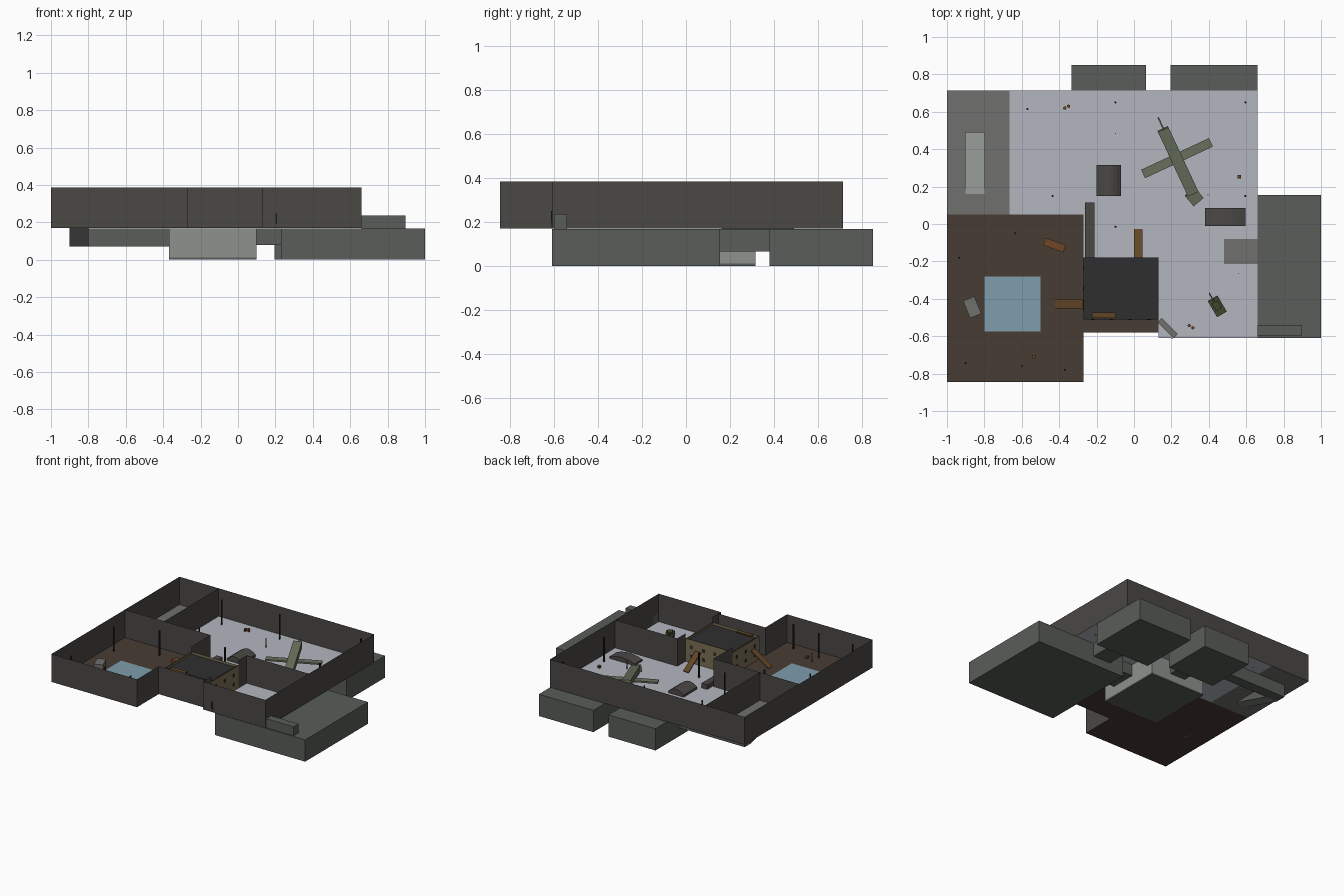
import bpy, bmesh
from math import sin, cos, pi, radians, atan2, hypot
from mathutils import Matrix, Vector

if "Cube" in bpy.data.objects:
    bpy.data.objects.remove(bpy.data.objects["Cube"])

G, T = 0.17, 0.385          # ground level, wall top
mats = {}


def mat(name, r, g, b):
    m = bpy.data.materials.new(name)
    m.diffuse_color = (r, g, b, 1)
    m.use_nodes = True
    m.node_tree.nodes["Principled BSDF"].inputs["Base Color"].default_value = m.diffuse_color
    mats[name] = m


for n, c in {"snow": (.45, .47, .52), "wall": (.07, .065, .06), "dirt": (.065, .045, .035),
             "bunker": (.1, .11, .1), "concrete": (.27, .29, .27), "stone": (.16, .16, .155),
             "ice": (.21, .34, .41), "tan": (.2, .16, .09), "roof": (.03, .028, .03),
             "wood": (.12, .06, .02), "rust": (.17, .06, .02), "olive": (.14, .16, .11),
             "tank": (.045, .06, .025), "black": (.012, .012, .012)}.items():
    mat(n, *c)


def finish(name, bm, m):
    me = bpy.data.meshes.new(name)
    bm.to_mesh(me)
    bm.free()
    ob = bpy.data.objects.new(name, me)
    me.materials.append(mats[m])
    bpy.context.collection.objects.link(ob)
    return ob


def poly(name, pts, m, z=G):
    bm = bmesh.new()
    bm.faces.new([bm.verts.new((p[0], p[1], p[2] if len(p) > 2 else z)) for p in pts])
    return finish(name, bm, m)


def rect(name, x0, x1, y0, y1, m, z=G):
    return poly(name, [(x0, y0), (x1, y0), (x1, y1), (x0, y1)], m, z)


def box(name, x0, x1, y0, y1, z0, z1, m):
    bm = bmesh.new()
    bmesh.ops.create_cube(bm, size=1, matrix=Matrix.Translation(((x0+x1)/2, (y0+y1)/2, (z0+z1)/2))
                          @ Matrix.Diagonal((x1-x0, y1-y0, z1-z0, 1)))
    return finish(name, bm, m)


def rbox(name, c, size, m, rot=0, tilt=0):
    """box turned about z, then tilted along its own length (y)"""
    bm = bmesh.new()
    bmesh.ops.create_cube(bm, size=1, matrix=Matrix.Translation(c) @ Matrix.Rotation(radians(rot), 4, 'Z')
                          @ Matrix.Rotation(radians(tilt), 4, 'X') @ Matrix.Diagonal((*size, 1)))
    return finish(name, bm, m)


def cyl(name, c, r, h, m, n=8):
    bm = bmesh.new()
    bmesh.ops.create_cone(bm, cap_ends=True, segments=n, radius1=r, radius2=r, depth=h,
                          matrix=Matrix.Translation((c[0], c[1], c[2] + h/2)))
    return finish(name, bm, m)


def wall(name, pts, m="wall", z0=G, z1=T):
    bm = bmesh.new()
    cols = [(bm.verts.new((x, y, z0)), bm.verts.new((x, y, z1))) for x, y in pts]
    for a, b in zip(cols, cols[1:]):
        bm.faces.new((a[0], b[0], b[1], a[1]))
    return finish(name, bm, m)


def arch(name, x0, x1, y0, y1, h, m, n=6):
    """low curved roof, arched along x"""
    bm = bmesh.new()
    pts = [(x0 + (x1-x0)*i/n, G + h*sin(pi*(.12 + .76*i/n))) for i in range(n+1)]
    prof = [(x0, G)] + pts + [(x1, G)]
    f = bm.faces.new([bm.verts.new((x, y0, z)) for x, z in prof])
    ext = bmesh.ops.extrude_face_region(bm, geom=[f])
    bmesh.ops.translate(bm, verts=[v for v in ext["geom"] if isinstance(v, bmesh.types.BMVert)],
                        vec=(0, y1-y0, 0))
    bmesh.ops.recalc_face_normals(bm, faces=bm.faces)
    return finish(name, bm, m)


# floors
poly("snow_floor", [(-.665, .05), (-.27, .05), (-.27, -.18), (.13, -.18), (.13, -.08), (.66, -.08),
                    (.66, .715), (-.665, .715)], "snow")
rect("snow_yard_floor", .13, .66, -.61, -.08, "snow")
poly("dirt_floor", [(-1, -.845), (-.27, -.845), (-.27, -.58), (.13, -.58), (.13, -.18), (-.27, -.18),
                    (-.27, .05), (-1, .05)], "dirt")
rect("ice_pond", -.8, -.5, -.575, -.28, "ice", G+.002)
rect("yard_pad", .48, .66, -.215, -.08, "stone", G+.002)

# stone floor around a sunken ramp
for i, r in enumerate([(-1, -.9, .05, .715), (-.8, -.665, .05, .715),
                       (-.9, -.8, .05, .16), (-.9, -.8, .49, .715)]):
    rect(f"stone_floor_{i}", *r, "stone")
poly("sunken_ramp", [(-.9, .16, G), (-.8, .16, G), (-.8, .49, .07), (-.9, .49, .07)], "concrete")
for x in (-.9, -.8):
    poly("ramp_side", [(x, .16, G), (x, .49, .07), (x, .49, G)], "bunker")
box("ramp_corridor", -.9, -.335, .49, .57, .07, G-.002, "bunker")

# perimeter and dividing walls
wall("outer_wall", [(-1, -.845), (-.27, -.845), (-.27, -.58), (.13, -.58), (.13, -.61), (.66, -.61),
                    (.66, .715), (-1, .715), (-1, -.845)])
wall("dirt_room_wall", [(-1, .05), (-.27, .05), (-.27, -.18)])
wall("stone_room_wall", [(-.665, .05), (-.665, .715)])
wall("yard_wall", [(.66, -.08), (.13, -.08), (.13, -.18)])
wall("yard_side_wall", [(.13, -.51), (.13, -.58)])
box("wall_slot", .201, .209, -.613, -.609, .19, .25, "black")

# underground rooms, each with a thin base slab
for n, x0, x1, y0, y1, m in [("east_bunker", .23, 1, -.61, .155, "bunker"),
                             ("north_east_bunker", .195, .66, .38, .85, "bunker"),
                             ("north_bunker", -.335, .065, .46, .85, "bunker"),
                             ("centre_bunker", -.37, .1, -.2, .315, "concrete")]:
    box(n, x0, x1, y0, y1, .012, G-.002, m)
    box(n + "_slab", x0, x1, y0, y1, 0, .012, "bunker")
box("link_corridor_east", .1, .23, -.1, .1, .08, G-.002, "bunker")
box("link_corridor_north", .35, .5, .155, .38, .065, G-.002, "bunker")
box("link_corridor_centre", -.2, -.07, .315, .46, .065, G-.002, "bunker")
box("east_hatch", .66, .895, -.6, -.54, G-.002, .237, "bunker")

# ruined central building
BT = .345
wall("building_walls", [(-.27, -.51), (.13, -.51), (.13, -.18), (-.27, -.18), (-.27, -.51)], "tan", G, BT)
wall("building_parapet", [(-.262, -.502), (.122, -.502), (.122, -.188), (-.262, -.188), (-.262, -.502)],
     "tan", BT-.02, BT)
rect("building_roof", -.27, .13, -.51, -.18, "roof", BT-.015)
for z in (.22, .29):
    for i in range(4):
        x = -.22 + .1*i
        for y in (-.51, -.18):
            box("window", x-.01, x+.01, y-.002, y+.002, z-.012, z+.012, "roof")
    for i in range(3):
        y = -.455 + .11*i
        for x in (-.27, .13):
            box("window", x-.002, x+.002, y-.01, y+.01, z-.012, z+.012, "roof")


def board(name, a, b, w):
    a, b = Vector(a), Vector(b)
    d = b - a
    rbox(name, (a+b)/2, (w, d.length, .008), "wood",
         math_deg(atan2(-d.x, d.y)), math_deg(atan2(d.z, hypot(d.x, d.y))))


def math_deg(a):
    return a*180/pi


# leaning boards and loose planks
board("north_board", (.022, -.03, G+.004), (.022, -.18, .27), .045)
board("west_board", (-.42, -.428, G+.004), (-.27, -.428, .27), .048)
board("roof_plank", (-.225, -.487, BT), (-.1, -.487, BT), .03)
rbox("rusty_crate", (-.425, -.113, G+.018), (.115, .042, .036), "rust", -20)
rbox("dark_crate", (-.865, -.445, G+.02), (.065, .1, .04), "stone", 22)
rbox("yard_barrier", (.18, -.557, G+.02), (.032, .12, .04), "stone", 45)
box("grey_barrier", -.262, -.212, -.18, .115, G, G+.035, "wall")

# curved bunker entrances
arch("bunker_entrance_a", -.2, -.07, .15, .315, .045, "wall")
arch("bunker_entrance_b", .38, .595, -.01, .085, .035, "wall")

# crashed aircraft
R = 25
rbox("fuselage", (.235, .335, .225), (.062, .385, .05), "olive", R, 9)
rbox("wing", (.23, .352, .205), (.4, .05, .012), "olive", R)
rbox("tail", (.322, .145, .19), (.07, .07, .03), "olive", R+15, 9)
rbox("nose_spar", (.143, .54, .26), (.008, .065, .008), "olive", R, 9)

# small tank
rbox("tank_hull", (.445, -.44, G+.018), (.06, .1, .03), "tank", 30)
rbox("tank_turret", (.443, -.437, G+.042), (.036, .045, .02), "tank", 30)
rbox("tank_gun", (.417, -.395, G+.042), (.007, .06, .007), "tank", 30)

# posts
for x, y in [(-.57, .615), (-.1, .65), (.595, .65), (-.435, .15), (.595, .15), (-.1, -.015),
             (-.635, -.05), (-.935, -.18), (-.9, -.745), (-.6, -.76), (-.37, -.78)]:
    cyl("post", (x, y, G), .006, .19, "black", 6)
for x, y in [(-.1, .485), (.395, .155), (-.6, -.68), (.56, -.265)]:
    cyl("thin_post", (x, y, G), .003, .07, "olive", 6)

# barrels and crates
for x, y in [(-.37, .62), (-.35, .63), (.295, -.543), (.315, -.555)]:
    cyl("barrel", (x, y, G), .009, .022, "rust")
for x, y in [(.563, .253), (-.535, -.71)]:
    box("small_crate", x-.009, x+.009, y-.009, y+.009, G, G+.018, "wood")
